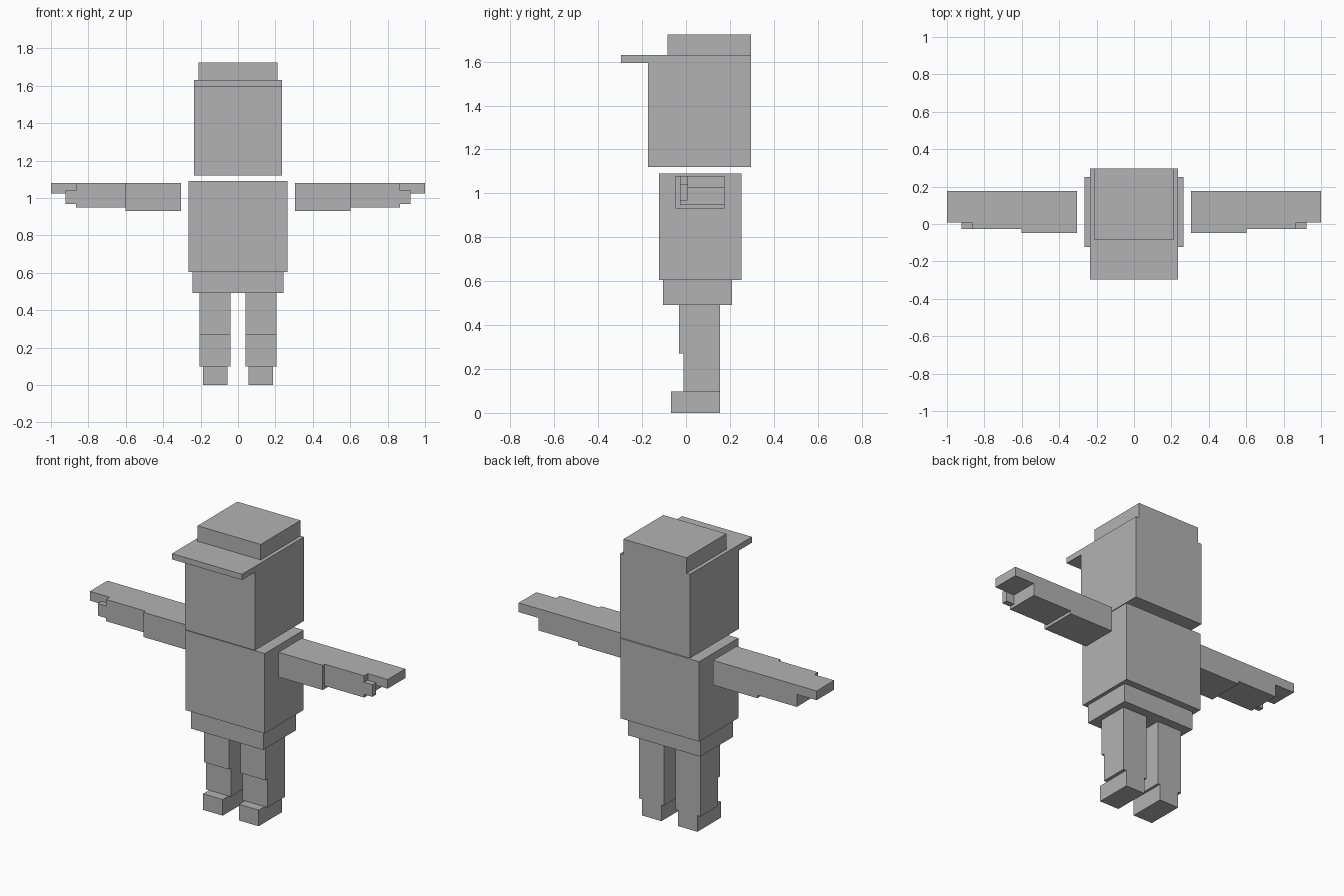
import bpy
import bmesh
from mathutils import Matrix, Vector

if "Cube" in bpy.data.objects:
    bpy.data.objects.remove(bpy.data.objects["Cube"])

grey = bpy.data.materials.new("plain_grey")
grey.diffuse_color = (0.45, 0.45, 0.45, 1)
grey.use_nodes = True
grey.node_tree.nodes["Principled BSDF"].inputs["Base Color"].default_value = grey.diffuse_color


def box(name, x, y, z):
    """Box spanning the given (low, high) range on each axis."""
    spans = (x, y, z)
    centre = Vector([(a + b) / 2 for a, b in spans])
    size = [b - a for a, b in spans]
    bm = bmesh.new()
    bmesh.ops.create_cube(bm, size=1, matrix=Matrix.Diagonal((*size, 1)))
    mesh = bpy.data.meshes.new(name)
    bm.to_mesh(mesh)
    bm.free()
    mesh.materials.append(grey)
    obj = bpy.data.objects.new(name, mesh)
    obj.location = centre
    bpy.context.collection.objects.link(obj)


def pair(name, x, y, z):
    """Matching boxes on both sides of the body."""
    box("left_" + name, x, y, z)
    box("right_" + name, (-x[1], -x[0]), y, z)


# Head and cap
box("head", (-0.235, 0.235), (-0.172, 0.297), (1.12, 1.63))
box("cap_brim", (-0.235, 0.235), (-0.297, -0.172), (1.595, 1.63))
box("cap_crown", (-0.212, 0.212), (-0.085, 0.297), (1.63, 1.724))

# Body
box("torso", (-0.265, 0.265), (-0.123, 0.252), (0.605, 1.09))
box("hips", (-0.243, 0.243), (-0.104, 0.21), (0.492, 0.605))

# Arms, held straight out, with stepped hands
pair("upper_arm", (0.305, 0.602), (-0.047, 0.176), (0.93, 1.08))
pair("forearm", (0.602, 0.867), (-0.028, 0.176), (0.948, 1.08))
pair("fingers", (0.867, 1.0), (0.007, 0.176), (1.024, 1.08))
pair("thumb", (0.867, 0.922), (-0.028, 0.007), (0.967, 1.04))

# Legs and feet
pair("thigh", (0.04, 0.206), (-0.031, 0.156), (0.27, 0.492))
pair("shin", (0.04, 0.206), (-0.012, 0.156), (0.098, 0.27))
pair("foot", (0.055, 0.186), (-0.068, 0.156), (0, 0.098))
